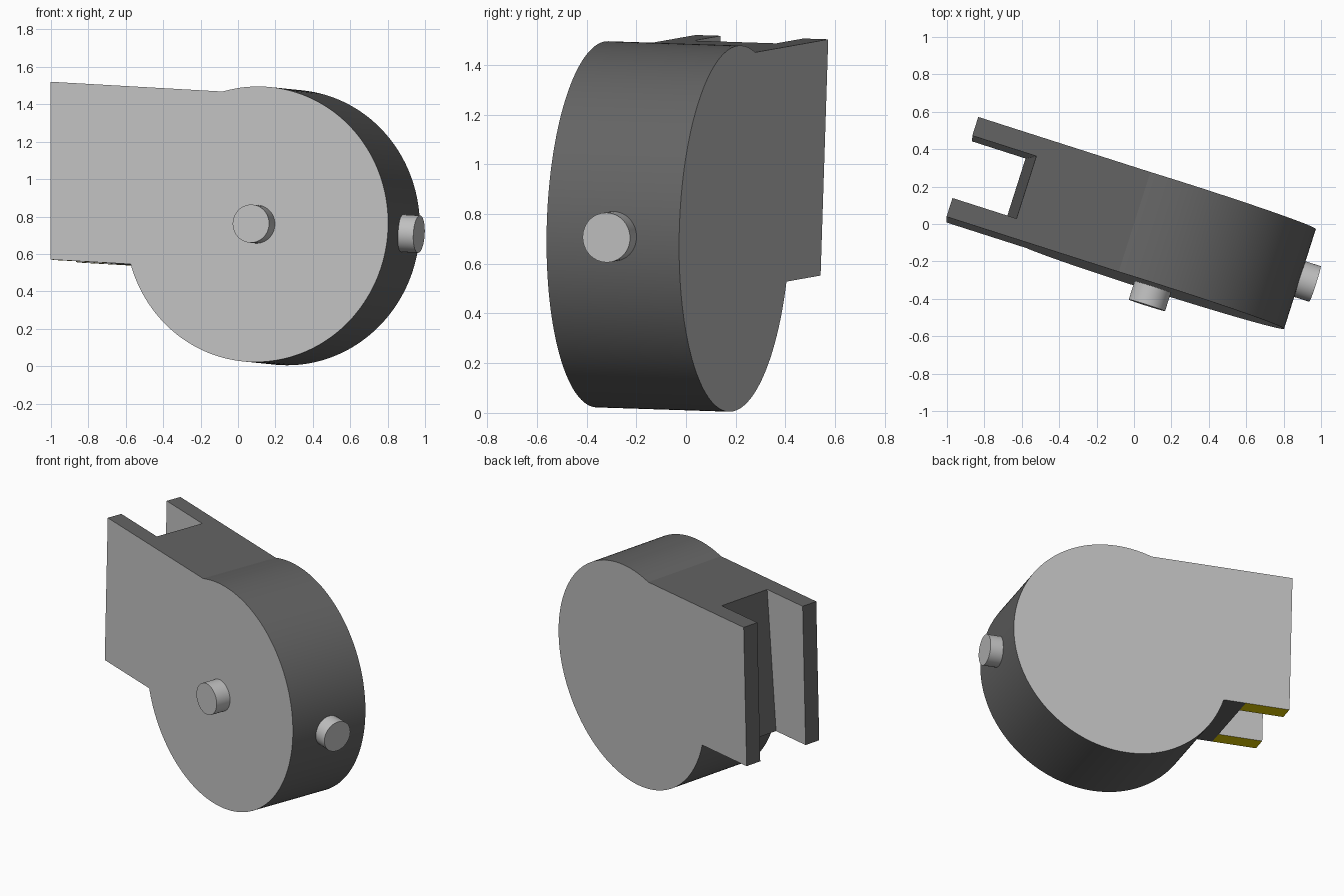
import bpy, bmesh, math
from mathutils import Matrix, Vector

if "Cube" in bpy.data.objects:
    bpy.data.objects.remove(bpy.data.objects["Cube"])


def material(name, rgb):
    m = bpy.data.materials.new(name)
    m.diffuse_color = (*rgb, 1)
    m.use_nodes = True
    m.node_tree.nodes["Principled BSDF"].inputs["Base Color"].default_value = m.diffuse_color
    return m


MATS = [material("light_grey", (0.527, 0.527, 0.527)),
        material("dark_grey", (0.127, 0.127, 0.127)),
        material("yellow", (0.79, 0.63, 0.0))]

# Slightly tilted placement of the whole part; local y is the drum axis
FRAME = (Matrix.Translation((0.185, -0.07, 0.75))
         @ Matrix.Rotation(math.radians(-17.65), 4, 'Z')
         @ Matrix.Rotation(math.radians(-1.78), 4, 'X')
         @ Matrix.Rotation(math.radians(3.1), 4, 'Y'))

R, HALF, PRONG = 0.737, 0.28, 0.105        # drum radius, half depth, prong thickness
TOP, BOTTOM, FLOOR = 0.698, -0.251, -0.844  # neck heights and slot floor


def finish(name, bm, rule):
    """Place a mesh in the tilted frame and colour each face by a rule."""
    bmesh.ops.recalc_face_normals(bm, faces=bm.faces)
    bm.normal_update()
    for f in bm.faces:
        f.material_index = rule(f.normal)
    mesh = bpy.data.meshes.new(name)
    bm.transform(FRAME)
    bm.to_mesh(mesh)
    bm.free()
    for m in MATS:
        mesh.materials.append(m)
    ob = bpy.data.objects.new(name, mesh)
    bpy.context.collection.objects.link(ob)
    bpy.ops.object.select_all(action='DESELECT')
    ob.select_set(True)
    bpy.context.view_layer.objects.active = ob
    bpy.ops.object.shade_smooth_by_angle(angle=math.radians(10))


def extrude_profile(name, pts, y0, y1, rule):
    """Extrude an (x, z) outline along y."""
    bm = bmesh.new()
    face = bm.faces.new([bm.verts.new((x, y0, z)) for x, z in pts])
    ext = bmesh.ops.extrude_face_region(bm, geom=[face])
    moved = [v for v in ext["geom"] if isinstance(v, bmesh.types.BMVert)]
    bmesh.ops.translate(bm, verts=moved, vec=(0, y1 - y0, 0))
    finish(name, bm, rule)


def pin(name, start, end, radius):
    """Light cylinder between two local points."""
    a, b = Vector(start), Vector(end)
    bm = bmesh.new()
    rot = (b - a).to_track_quat('Z', 'Y').to_matrix().to_4x4()
    bmesh.ops.create_cone(bm, cap_ends=True, segments=64, radius1=radius,
                          radius2=radius, depth=(b - a).length,
                          matrix=Matrix.Translation((a + b) / 2) @ rot)
    finish(name, bm, lambda n: 0)


# Drum with its neck: one arc running from the neck top round to the neck bottom
a_top = math.pi - math.asin(TOP / R)
a_bot = -math.pi - math.asin(BOTTOM / R)
N = 140
outline = [(R * math.cos(a), R * math.sin(a))
           for a in (a_top + (a_bot - a_top) * i / N for i in range(N + 1))]
outline += [(FLOOR, BOTTOM), (FLOOR, TOP)]
extrude_profile("drum_body", outline, -HALF, HALF,
                lambda n: 0 if abs(n.y) > 0.9 else 1)

# Two prongs either side of the slot, yellow underneath
prong = [(FLOOR, TOP), (FLOOR, BOTTOM), (-1.144, BOTTOM), (-1.204, TOP)]


def prong_rule(n):
    if abs(n.y) > 0.9:
        return 0
    return 2 if n.z < -0.9 else 1


extrude_profile("front_prong", prong, -HALF, -HALF + PRONG, prong_rule)
extrude_profile("back_prong", prong, HALF - PRONG, HALF, prong_rule)

# Axle stub on the front face and a second stub on the rim
pin("front_pin", (0, -HALF + 0.02, 0), (0, -HALF - 0.103, 0), 0.102)
pin("rim_pin", (0.70, 0, 0), (0.823, 0, 0), 0.1)
